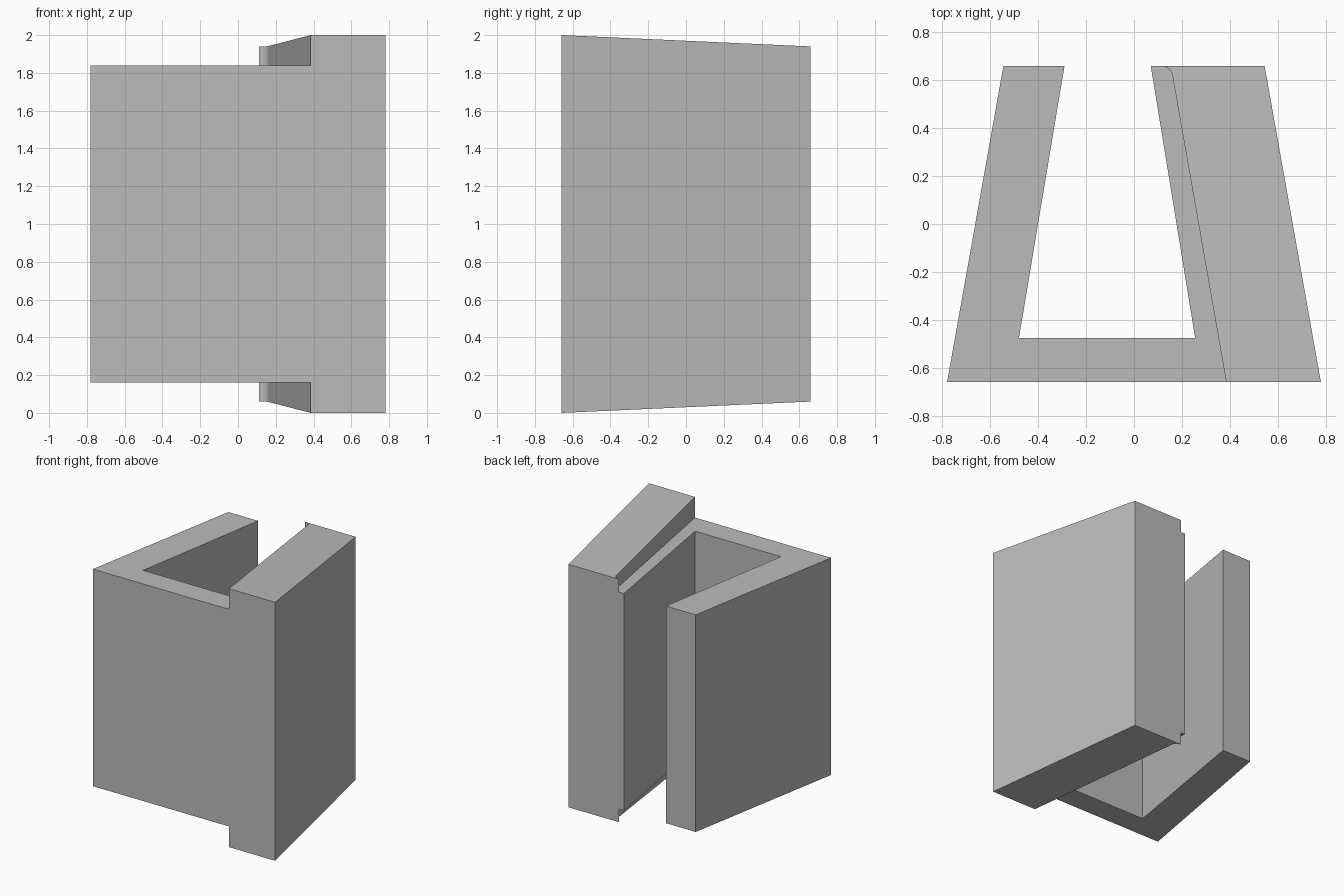
import bpy
import bmesh
from math import cos, sin, radians

cube = bpy.data.objects.get("Cube")
if cube:
    bpy.data.objects.remove(cube, do_unlink=True)

grey = bpy.data.materials.new("light grey")
grey.use_nodes = True
colour = (0.5, 0.5, 0.5, 1)
grey.diffuse_color = colour
grey.node_tree.nodes["Principled BSDF"].inputs["Base Color"].default_value = colour

FRONT, BACK = -0.66, 0.66
LOW, HIGH = 0.16, 1.84


def prism(name, outline, bottom, top):
    """Extrude a plan outline between two heights, each a function of y."""
    bm = bmesh.new()
    lower = [bm.verts.new((x, y, bottom(y))) for x, y in outline]
    upper = [bm.verts.new((x, y, top(y))) for x, y in outline]
    bm.faces.new(lower[::-1])
    bm.faces.new(upper)
    for i in range(len(outline)):
        j = (i + 1) % len(outline)
        bm.faces.new((lower[i], lower[j], upper[j], upper[i]))
    bmesh.ops.recalc_face_normals(bm, faces=bm.faces)
    mesh = bpy.data.meshes.new(name)
    bm.to_mesh(mesh)
    bm.free()
    mesh.materials.append(grey)
    obj = bpy.data.objects.new(name, mesh)
    bpy.context.collection.objects.link(obj)
    return obj


# Tapered U-shaped channel, open at the back
channel = [(-0.78, FRONT), (0.78, FRONT), (0.545, BACK), (0.07, BACK),
           (0.255, -0.475), (-0.48, -0.475), (-0.29, BACK), (-0.545, BACK)]
prism("channel", channel, lambda y: LOW, lambda y: HIGH)

# Sloping lips above and below the thick wall, flared at the inner back corner
flare = [(0.11 + 0.052 * cos(radians(a)), 0.61 + 0.05 * sin(radians(a)))
         for a in range(90, -1, -10)]
lip = [(0.385, FRONT), (0.78, FRONT), (0.545, BACK)] + flare


def inset(y):
    return 0.06 * (y - FRONT) / (BACK - FRONT)


prism("upper_lip", lip, lambda y: HIGH, lambda y: 2 - inset(y))
prism("lower_lip", lip, inset, lambda y: LOW)
